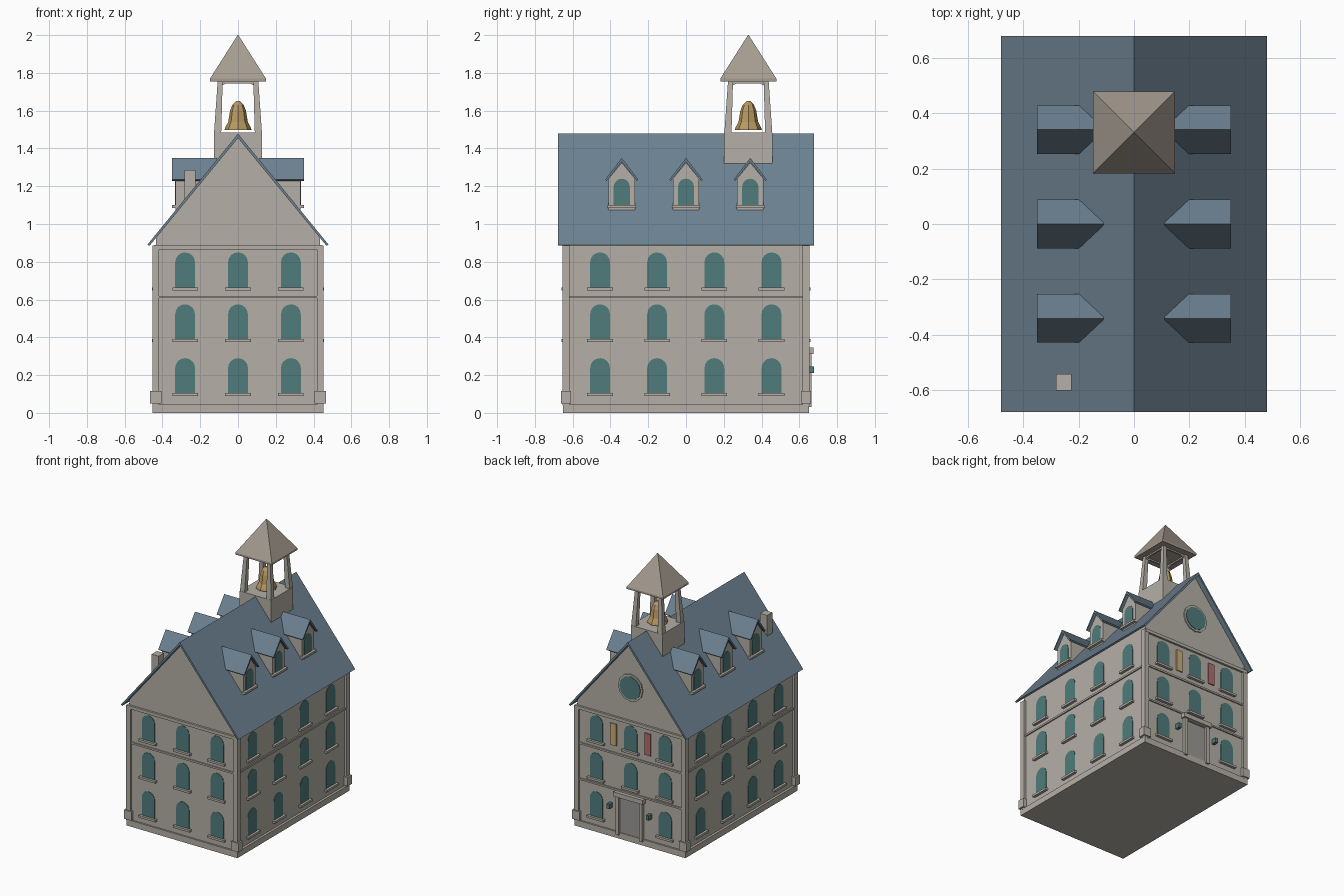
import bpy, bmesh
from math import pi, sin, cos
from mathutils import Matrix, Vector

if "Cube" in bpy.data.objects:
    bpy.data.objects.remove(bpy.data.objects["Cube"])

COLOURS = {
    "wall": (0.46, 0.43, 0.38, 1), "roof": (0.15, 0.22, 0.28, 1),
    "glass": (0.08, 0.20, 0.20, 1), "brass": (0.48, 0.32, 0.12, 1),
    "cap": (0.38, 0.33, 0.28, 1), "door": (0.33, 0.32, 0.30, 1),
    "yellow": (0.60, 0.42, 0.20, 1), "red": (0.45, 0.15, 0.15, 1),
}
mats = {}
for key, col in COLOURS.items():
    mats[key] = bpy.data.materials.new(key)
    mats[key].diffuse_color = col

parts = {}   # part name -> (bmesh, material)


def get(name, mat):
    if name not in parts:
        parts[name] = (bmesh.new(), mat)
    return parts[name][0]


def turn(deg):
    """Local frame of a wall: x along it, -y outward, z up."""
    return Matrix.Rotation(deg * pi / 180, 4, 'Z')


def loft(name, mat, rings, M=Matrix()):
    """Closed solid through rings with equal point counts."""
    bm = get(name, mat)
    vs = [[bm.verts.new(M @ Vector(p)) for p in r] for r in rings]
    n = len(vs[0])
    for a, b in zip(vs, vs[1:]):
        for i in range(n):
            bm.faces.new((a[i], a[(i + 1) % n], b[(i + 1) % n], b[i]))
    bm.faces.new(vs[0][::-1])
    bm.faces.new(vs[-1])


def prism(name, mat, profile, d0, d1, M=Matrix()):
    """Profile (x, z) extruded outward from distance d0 to d1."""
    loft(name, mat, [[(x, -d, z) for x, z in profile] for d in (d0, d1)], M)


def box(name, mat, x0, x1, y0, y1, z0, z1, M=Matrix()):
    loft(name, mat, [[(x0, y0, z), (x1, y0, z), (x1, y1, z), (x0, y1, z)]
                     for z in (z0, z1)], M)


def arch(u, z, w, h, n=8):
    r = w / 2
    return [(u - r, z), (u + r, z)] + [
        (u + r * cos(pi * i / n), z + h - r + r * sin(pi * i / n)) for i in range(n + 1)]


def square(h, z, cy=0.33):
    return [(-h, cy - h, z), (h, cy - h, z), (h, cy + h, z), (-h, cy + h, z)]


# Walls with gables, and plinth
prism("walls", "wall", [(-.435, .03), (.435, .03), (.435, .925), (0, 1.46), (-.435, .925)], -.64, .64)
box("plinth", "wall", -.452, .452, -.652, .652, 0, .045)

# Main roof: folded slab
prism("main_roof", "roof", [(-.48, .89), (0, 1.478), (.48, .89), (.468, .885), (0, 1.455), (-.468, .885)],
      -.678, .678)

# Corner pilasters with foot blocks
for sx in (-1, 1):
    for sy in (-1, 1):
        M = Matrix.Translation((sx * .435, sy * .635, 0))
        box("corner_pilasters", "wall", -.018, .018, -.018, .018, .04, .885, M)
        box("pilaster_feet", "wall", -.03, .03, -.026, .026, .05, .115, M)

# Windows, sills and storey bands on the four walls
sides = [(0, .64, .435, (-.28, 0, .28)), (180, .64, .435, (-.28, 0, .28)),
         (90, .435, .64, (-.455, -.153, .15, .453)), (-90, .435, .64, (-.453, -.15, .153, .455))]
for deg, dist, half, cols in sides:
    M = turn(deg)
    box("storey_bands", "wall", -half, half, -dist - .009, -dist, .607, .62, M)
    for row, z in enumerate((.105, .39, .665)):
        for u in cols:
            if deg == 180 and row == 0 and u == 0:
                continue
            prism("window_panes", "glass", arch(u, z, .105, .185), dist - .01, dist + .003, M)
            box("window_sills", "wall", u - .068, u + .068, -dist - .02, -dist, z - .016, z, M)
for deg in (0, 180):
    box("gable_cornice", "wall", -.445, .445, -.655, -.64, .865, .888, turn(deg))

# Entrance on the back: door, frame, hood, lamps, banners, round window
B = turn(180)
box("door", "door", -.085, .085, -.648, -.63, .03, .305, B)
for s in (-1, 1):
    box("door_frame", "wall", s * .095 - .012, s * .095 + .012, -.665, -.63, .03, .315, B)
    box("lamps", "glass", s * .16 - .011, s * .16 + .011, -.678, -.64, .21, .245, B)
    box("banner_yellow" if s < 0 else "banner_red", "yellow" if s < 0 else "red",
        s * .14 - .025, s * .14 + .025, -.648, -.64, .67, .83, B)
box("door_hood", "wall", -.12, .12, -.675, -.63, .312, .345, B)
for name, mat, r, d in (("round_frame", "wall", .1, .648), ("round_window", "glass", .085, .652)):
    prism(name, mat, [(r * cos(i * pi / 6), 1.13 + r * sin(i * pi / 6)) for i in range(12)], .63, d, B)
box("back_band", "wall", -.435, .435, -.649, -.64, .345, .357, B)

# Dormers, three on each roof slope
for deg in (90, -90):
    for y in (-.34, 0, .34):
        M = Matrix.Translation((0, y, 0)) @ turn(deg)
        prism("dormer_walls", "wall", [(-.07, 1.06), (.07, 1.06), (.07, 1.24), (0, 1.325), (-.07, 1.24)],
              .12, .33, M)
        prism("dormer_roofs", "roof", [(-.088, 1.235), (0, 1.35), (.088, 1.235), (.08, 1.228),
                                       (0, 1.33), (-.08, 1.228)], .11, .35, M)
        prism("dormer_panes", "glass", arch(0, 1.1, .085, .14), .32, .333, M)
        box("dormer_sills", "wall", -.075, .075, -.35, -.32, 1.085, 1.1, M)

# Chimney
box("chimney", "wall", -.282, -.225, -.6, -.54, 1.08, 1.285)

# Belfry: base, leaning posts, beams, bell and pyramid cap
loft("belfry_base", "wall", [square(.128, 1.2), square(.128, 1.485)])
for sx in (-1, 1):
    for sy in (-1, 1):
        rings = []
        for c, h, z in ((.108, .019, 1.48), (.094, .013, 1.765)):
            rings.append([(sx * c + a * h, .33 + sy * c + b * h, z)
                          for a, b in ((-1, -1), (1, -1), (1, 1), (-1, 1))])
        loft("belfry_posts", "wall", rings)
T = Matrix.Translation((0, .33, 0))
for deg in (0, 90, 180, 270):
    prism("belfry_beams", "wall", [(-.1, 1.725), (-.06, 1.745), (.06, 1.745), (.1, 1.725), (.1, 1.765), (-.1, 1.765)],
          .088, .1, T @ turn(deg))
loft("belfry_cap", "cap", [square(.148, 1.755), square(.148, 1.77), square(.002, 2.0)])
loft("bell", "brass", [[(r * cos(i * pi / 4), .33 + r * sin(i * pi / 4), z) for i in range(8)]
                       for r, z in ((.072, 1.497), (.068, 1.51), (.052, 1.54), (.042, 1.6), (.03, 1.63), (.01, 1.65))])

# Turn every part into an object
for name, (bm, mat) in parts.items():
    bmesh.ops.recalc_face_normals(bm, faces=bm.faces)
    me = bpy.data.meshes.new(name)
    bm.to_mesh(me)
    bm.free()
    me.materials.append(mats[mat])
    bpy.context.collection.objects.link(bpy.data.objects.new(name, me))

for m in bpy.data.materials:
    if m.users and not m.is_grease_pencil:
        m.use_nodes = True
        m.node_tree.nodes["Principled BSDF"].inputs["Base Color"].default_value = m.diffuse_color
